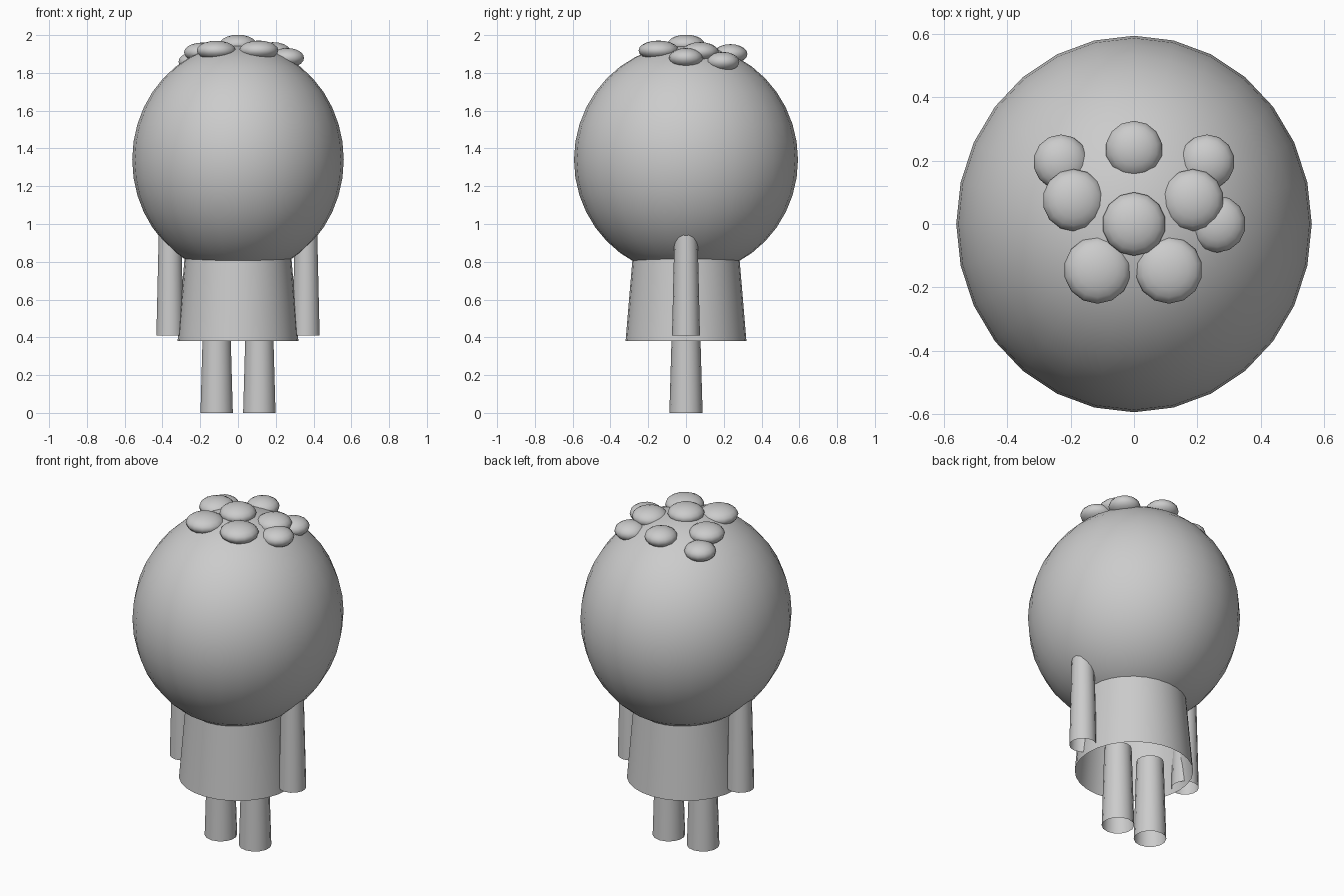
import bpy
import math

cube = bpy.data.objects.get("Cube")
if cube:
    bpy.data.objects.remove(cube, do_unlink=True)

GREY = (0.6, 0.6, 0.6, 1.0)
grey = bpy.data.materials.new("plain grey")
grey.use_nodes = True
grey.diffuse_color = GREY
grey.node_tree.nodes["Principled BSDF"].inputs["Base Color"].default_value = GREY


def finish(name):
    ob = bpy.context.object
    ob.name = name
    ob.data.materials.append(grey)
    bpy.ops.object.shade_smooth_by_angle(angle=math.radians(50))
    return ob


def ball(name, centre, radii, segments, rings):
    bpy.ops.mesh.primitive_uv_sphere_add(segments=segments, ring_count=rings, location=centre)
    bpy.context.object.scale = radii
    bpy.ops.object.transform_apply(location=False, rotation=False, scale=True)
    return finish(name)


def tube(name, x, z_low, z_high, r_low, r_high, sides):
    """Open tapered tube standing upright."""
    bpy.ops.mesh.primitive_cone_add(vertices=sides, radius1=r_low, radius2=r_high,
                                    depth=z_high - z_low, end_fill_type='NOTHING',
                                    location=(x, 0, (z_low + z_high) / 2))
    return finish(name)


# Head
HEAD_Z, RX, RY, RZ = 1.34, 0.56, 0.593, 0.61
ball("head", (0, 0, HEAD_Z), (RX, RY, RZ), 28, 20)

# Flattened curls whose centres rest on the head surface
curls = [
    (0, 0, 0.1), (-0.115, -0.145, 0.106), (0.11, -0.145, 0.106),
    (-0.19, 0.075, 0.098), (0.185, 0.075, 0.098),
    (-0.23, 0.195, 0.087), (0.23, 0.195, 0.087),
    (0.262, 0, 0.09), (0, 0.235, 0.09),
]
for i, (x, y, r) in enumerate(curls):
    z = HEAD_Z + RZ * math.sqrt(1 - (x / RX) ** 2 - (y / RY) ** 2)
    ball(f"hair_curl_{i + 1}", (x, y, z), (r, r, 0.052), 14, 10)

# Body, open at the hem
tube("body", 0, 0.38, 0.88, 0.32, 0.278, 28)

# Limbs
for side, s in (("left", 1), ("right", -1)):
    tube(f"{side}_arm", s * 0.36, 0.41, 1.0, 0.074, 0.06, 14)
    tube(f"{side}_leg", s * 0.113, 0.0, 0.48, 0.088, 0.074, 14)
